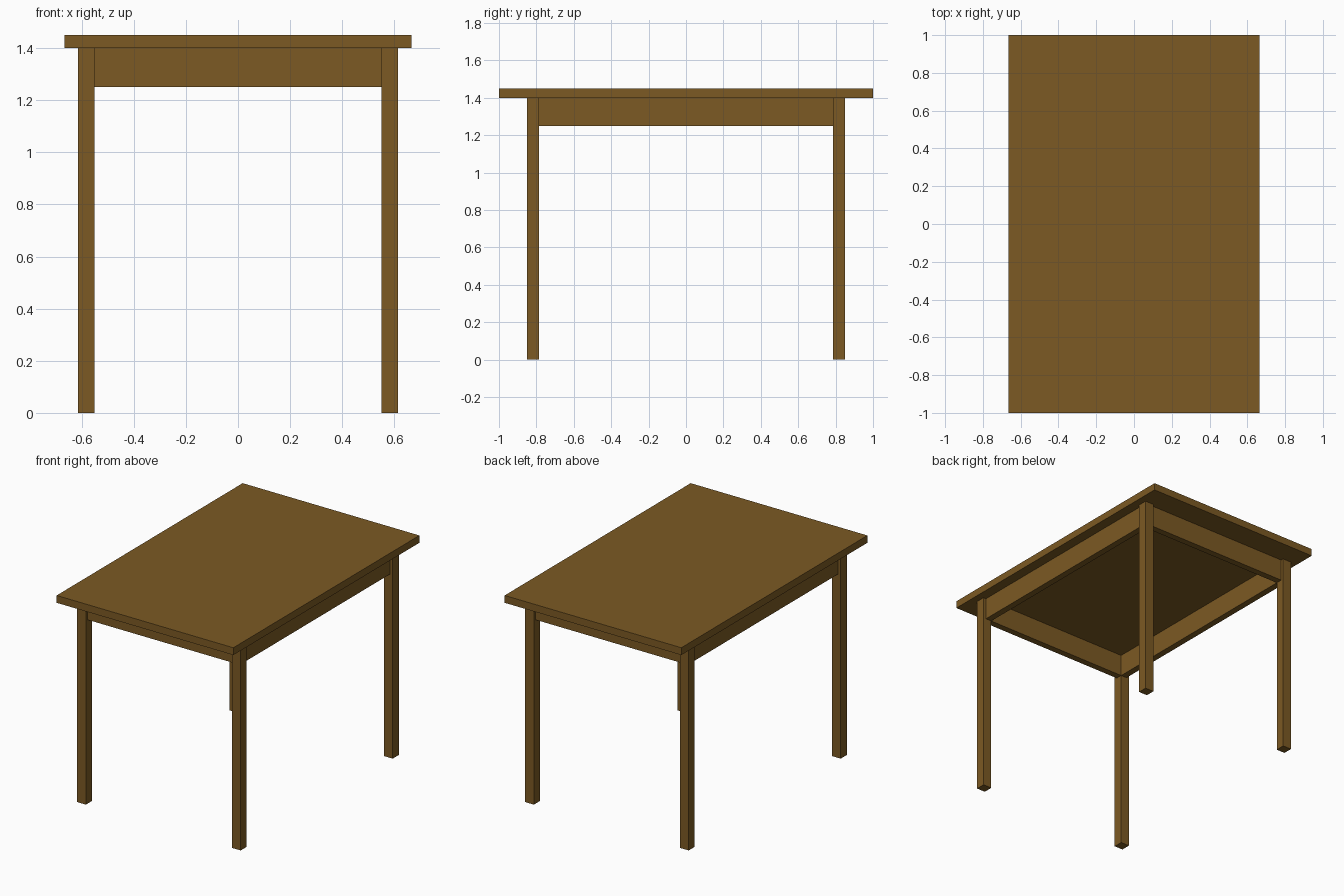
import bpy

if "Cube" in bpy.data.objects:
    bpy.data.objects.remove(bpy.data.objects["Cube"])

# One brown wood colour for the whole table
wood = bpy.data.materials.new("brown wood")
wood.diffuse_color = (0.2, 0.101, 0.017, 1)
wood.use_nodes = True
wood.node_tree.nodes["Principled BSDF"].inputs["Base Color"].default_value = wood.diffuse_color


def box(name, x, y, z):
    """Box from (min, max) ranges on each axis."""
    bpy.ops.mesh.primitive_cube_add(
        size=1, location=[(a + b) / 2 for a, b in (x, y, z)])
    ob = bpy.context.object
    ob.name = name
    ob.scale = [b - a for a, b in (x, y, z)]
    bpy.ops.object.transform_apply(location=False, rotation=False, scale=True)
    ob.data.materials.append(wood)


def span(side, inner, outer):
    """Range from inner to outer distance on one side of the centre."""
    return tuple(sorted((side * inner, side * outer)))


TOP_Z, APRON_Z = 1.40, 1.25      # underside of top, bottom of apron
LX, LY, LEG = 0.55, 0.785, 0.065  # inner leg corner and leg width
APRON = 0.045                    # apron sits flush with the inner leg faces

# Table top
box("table_top", (-0.665, 0.665), (-1, 1), (TOP_Z, 1.45))

# Four square legs
for sx, xn in ((-1, "left"), (1, "right")):
    for sy, yn in ((-1, "front"), (1, "back")):
        box(f"{yn}_{xn}_leg", span(sx, LX, LX + LEG),
            span(sy, LY, LY + LEG), (0, TOP_Z))

# Aprons between the legs, set back from the outer leg faces
for s, xn, yn in ((-1, "left", "front"), (1, "right", "back")):
    box(f"{yn}_apron", (-LX, LX), span(s, LY, LY + APRON), (APRON_Z, TOP_Z))
    box(f"{xn}_apron", span(s, LX, LX + APRON), (-LY, LY), (APRON_Z, TOP_Z))
